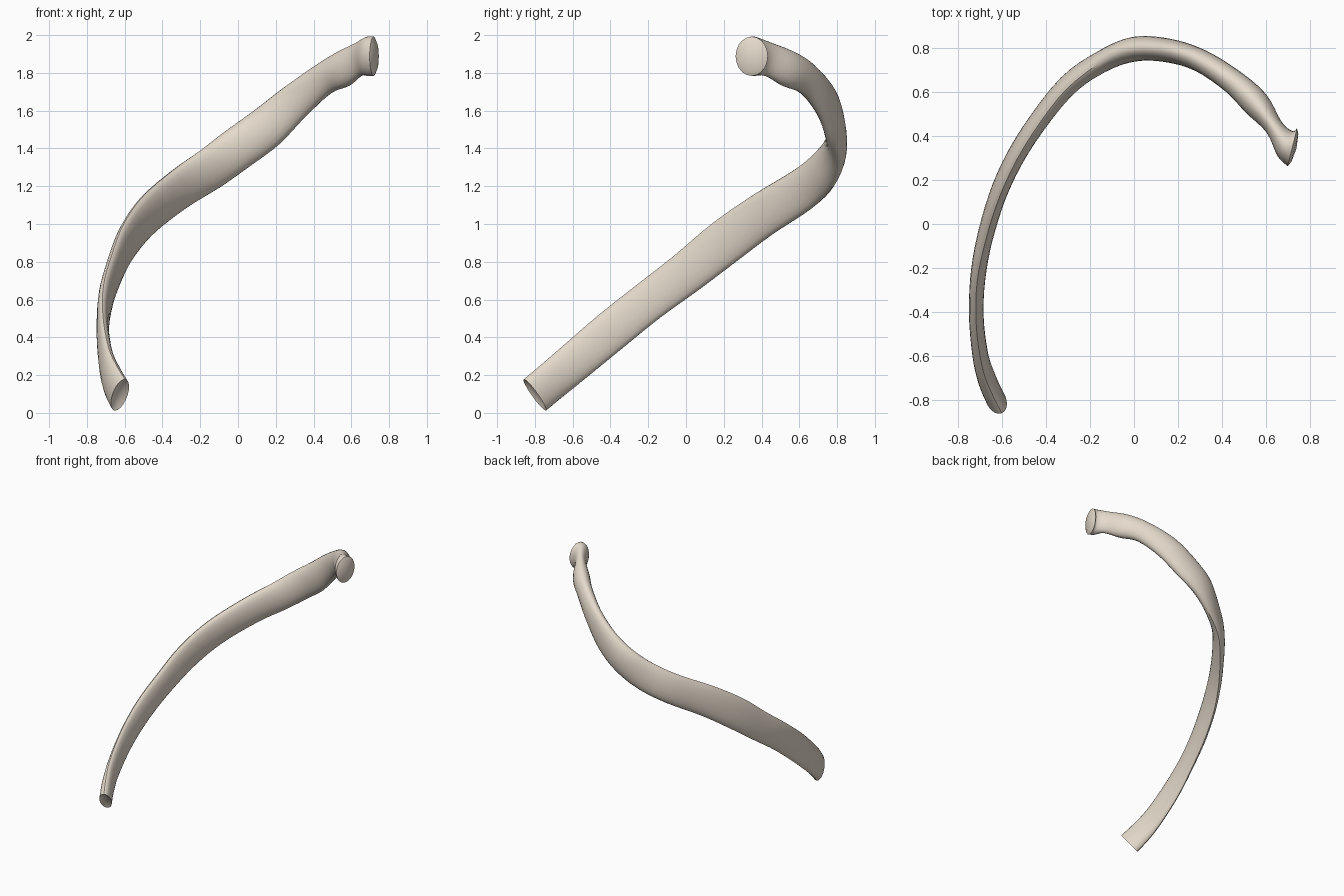
import bpy, bmesh, math
from mathutils import Vector

if "Cube" in bpy.data.objects:
    bpy.data.objects.remove(bpy.data.objects["Cube"])

SIDES, STEPS = 20, 4

# Stations from front tip to head: x, y, z, half height, half thickness, lean (degrees)
STATIONS = [
    (-0.625, -0.800, 0.095, 0.105, 0.045, 0),
    (-0.665, -0.710, 0.170, 0.104, 0.043, 0),
    (-0.698, -0.590, 0.270, 0.105, 0.036, 0),
    (-0.716, -0.400, 0.430, 0.108, 0.033, 0),
    (-0.703, -0.200, 0.590, 0.107, 0.035, 0),
    (-0.660, 0.000, 0.740, 0.112, 0.037, 4),
    (-0.590, 0.200, 0.900, 0.120, 0.039, 6),
    (-0.480, 0.400, 1.045, 0.118, 0.042, 6),
    (-0.310, 0.620, 1.185, 0.116, 0.046, 5),
    (-0.150, 0.735, 1.290, 0.116, 0.049, 3),
    (0.000, 0.793, 1.400, 0.114, 0.056, 0),
    (0.150, 0.788, 1.510, 0.112, 0.054, 0),
    (0.300, 0.742, 1.645, 0.100, 0.052, 0),
    (0.450, 0.645, 1.765, 0.088, 0.056, 0),
    (0.555, 0.545, 1.820, 0.098, 0.062, 0),
    (0.635, 0.440, 1.870, 0.090, 0.042, 0),
    (0.685, 0.365, 1.887, 0.104, 0.066, 0),
    (0.718, 0.348, 1.888, 0.104, 0.088, 0),
]
HEAD_NORMALS = {16: Vector((0.85, -0.5, 0.05)), 17: Vector((0.96, -0.24, 0.0))}


def station_ring(i):
    """Lens-shaped cross-section square to the path."""
    lo, hi = max(i - 1, 0), min(i + 1, len(STATIONS) - 1)
    p, q = Vector(STATIONS[lo][:3]), Vector(STATIONS[hi][:3])
    t = HEAD_NORMALS.get(i, q - p).normalized()
    x, y, z, a, b, lean = STATIONS[i]
    up = (Vector((0, 0, 1)) - t * t.z).normalized()
    side = t.cross(up)
    r = math.radians(lean)
    u = up * math.cos(r) + side * math.sin(r)
    v = side * math.cos(r) - up * math.sin(r)
    ring = []
    for k in range(SIDES):
        ang = math.tau * k / SIDES
        ring.append(Vector((x, y, z)) + u * a * math.cos(ang) + v * b * math.sin(ang))
    return ring


def spline(a, b, c, d, t):
    return 0.5 * (2 * b + (c - a) * t + (2 * a - 5 * b + 4 * c - d) * t * t
                  + (3 * b - a - 3 * c + d) * t ** 3)


# Smoothly blended rings along the bone
keys = [station_ring(i) for i in range(len(STATIONS))]
n = len(keys)
rings = []
for i in range(n - 1):
    quad = [keys[max(i - 1, 0)], keys[i], keys[i + 1], keys[min(i + 2, n - 1)]]
    for s in range(STEPS):
        rings.append([spline(*pts, s / STEPS) for pts in zip(*quad)])
rings.append(keys[-1])


def end_cap(ring, inner, scale, depth):
    """Adds an inset rim and a centre point moved along the end direction."""
    c = sum(ring, Vector()) / SIDES
    out = (c - sum(inner, Vector()) / SIDES).normalized()
    return [c + (p - c) * scale + out * depth * 0.6 for p in ring], c + out * depth


tip_rim, tip_centre = end_cap(rings[0], rings[1], 0.7, -0.02)
head_rim, head_centre = end_cap(rings[-1], rings[-2], 0.75, 0.02)
rings = [tip_rim] + rings + [head_rim]

bm = bmesh.new()
loops = [[bm.verts.new(p) for p in ring] for ring in rings]
for r0, r1 in zip(loops, loops[1:]):
    for k in range(SIDES):
        j = (k + 1) % SIDES
        bm.faces.new((r0[k], r0[j], r1[j], r1[k]))
for loop, centre in ((loops[0], tip_centre), (loops[-1], head_centre)):
    cv = bm.verts.new(centre)
    for k in range(SIDES):
        bm.faces.new((loop[k], loop[(k + 1) % SIDES], cv))
bmesh.ops.recalc_face_normals(bm, faces=bm.faces)

mesh = bpy.data.meshes.new("rib_bone")
bm.to_mesh(mesh)
bm.free()
rib = bpy.data.objects.new("rib_bone", mesh)
bpy.context.collection.objects.link(rib)

# Bone colour and smooth shading
mat = bpy.data.materials.new("bone")
mat.diffuse_color = (0.78, 0.70, 0.60, 1)
mat.use_nodes = True
mat.node_tree.nodes["Principled BSDF"].inputs["Base Color"].default_value = mat.diffuse_color
mesh.materials.append(mat)
bpy.context.view_layer.objects.active = rib
rib.select_set(True)
bpy.ops.object.shade_smooth_by_angle(angle=math.radians(40))
